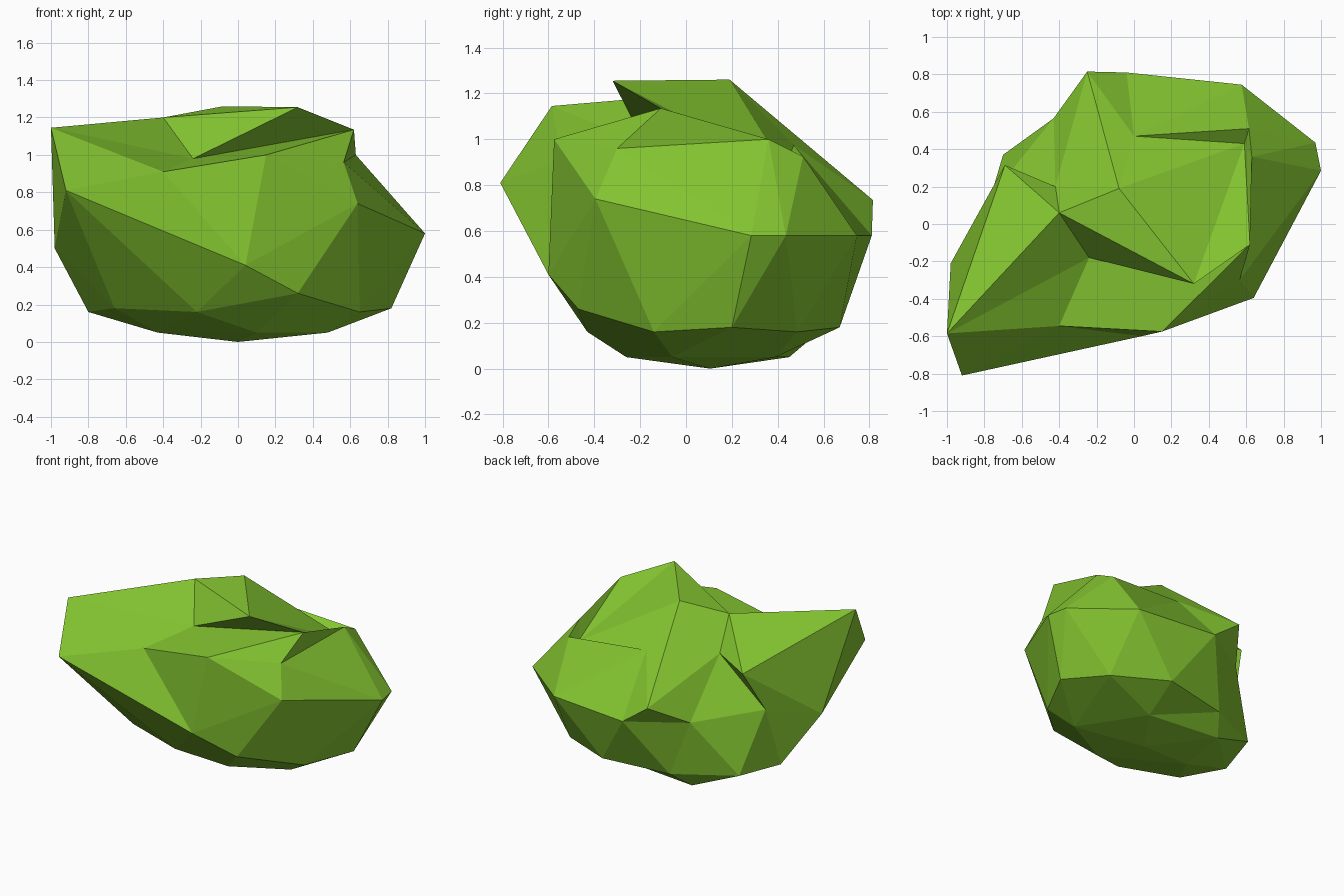
import bpy, bmesh

# Lumpy low-poly bush: a distorted 80-face ball built from stacked rings,
# each ring listed counter-clockwise starting near +x
base_tip = (0.0, 0.105, 0.0)
base_ring = [(0.48, -0.06, 0.05), (0.19, 0.39, 0.05), (-0.365, 0.45, 0.05),
             (-0.43, 0.04, 0.05), (0.10, -0.26, 0.05)]
low_ring = [(0.82, 0.20, 0.18), (0.62, 0.485, 0.16), (0.225, 0.67, 0.18),
            (-0.27, 0.58, 0.16), (-0.70, 0.37, 0.18), (-0.80, 0.02, 0.16),
            (-0.66, -0.30, 0.18), (-0.22, -0.43, 0.16), (0.32, -0.47, 0.26),
            (0.65, -0.14, 0.16)]
mid_ring = [(0.97, 0.435, 0.58), (0.575, 0.745, 0.58), (-0.04, 0.81, 0.58),
            (-0.43, 0.565, 0.58), (-0.765, 0.15, 0.61), (-0.98, -0.21, 0.50),
            (-0.92, -0.81, 0.81), (0.04, -0.60, 0.41), (0.64, -0.395, 0.74),
            (1.0, 0.285, 0.58)]
high_ring = [(0.63, 0.36, 1.0), (0.615, 0.51, 0.925), (0.0, 0.47, 0.975),
             (-0.25, 0.815, 0.735), (-0.42, 0.20, 0.96), (-0.69, 0.315, 0.92),
             (-1.0, -0.585, 1.145), (-0.40, -0.545, 0.91), (0.15, -0.575, 1.0),
             (0.565, -0.30, 0.96)]
crown_ring = [(0.59, 0.43, 0.87), (-0.08, 0.19, 1.26), (-0.40, 0.06, 1.20),
              (-0.24, -0.18, 0.98), (0.62, -0.11, 1.135)]
crown_tip = (0.32, -0.32, 1.255)

bm = bmesh.new()
B, L, M, H, C = [[bm.verts.new(p) for p in ring] for ring in
                 (base_ring, low_ring, mid_ring, high_ring, crown_ring)]
bottom, top = bm.verts.new(base_tip), bm.verts.new(crown_tip)

# Underside and crown: five-fold caps
for k in range(5):
    n, a, b, c = (k + 1) % 5, 2 * k, 2 * k + 1, (2 * k + 2) % 10
    for tri in ((bottom, B[n], B[k]), (B[k], B[n], L[b]),
                (B[k], L[b], L[a]), (B[k], L[a], L[a - 1]),
                (H[a], H[b], C[k]), (H[b], H[c], C[k]),
                (C[k], H[c], C[n]), (C[k], C[n], top)):
        bm.faces.new(tri)

# Side bands: ten-fold triangle strips
for i in range(10):
    j = (i + 1) % 10
    for tri in ((L[i], L[j], M[i]), (L[j], M[j], M[i]),
                (M[i - 1], M[i], H[i]), (H[i], M[i], H[j])):
        bm.faces.new(tri)

bmesh.ops.recalc_face_normals(bm, faces=bm.faces)
mesh = bpy.data.meshes.new("bush")
bm.to_mesh(mesh)
bm.free()

leaf = bpy.data.materials.new("leaf_green")
leaf.diffuse_color = (0.23, 0.56, 0.03, 1)
mesh.materials.append(leaf)
bush = bpy.data.objects.new("bush", mesh)
bpy.context.collection.objects.link(bush)
